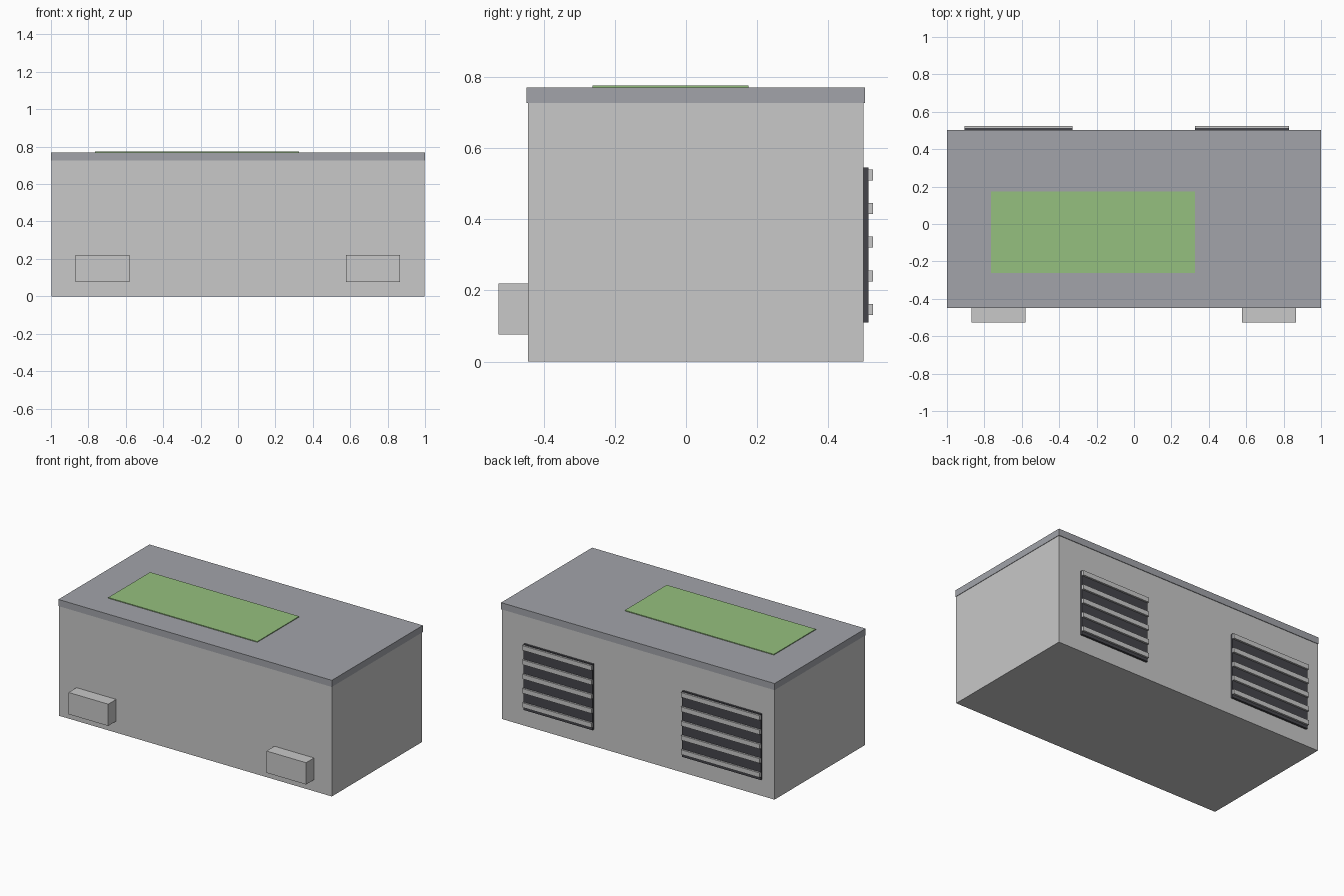
import bpy

cube = bpy.data.objects.get("Cube")
if cube:
    bpy.data.objects.remove(cube, do_unlink=True)


def material(name, r, g, b):
    mat = bpy.data.materials.new(name)
    mat.use_nodes = True
    mat.diffuse_color = (r, g, b, 1)
    mat.node_tree.nodes["Principled BSDF"].inputs["Base Color"].default_value = (r, g, b, 1)
    return mat


wall_grey = material("wall grey", 0.58, 0.58, 0.58)
roof_grey = material("roof grey", 0.36, 0.37, 0.40)
green = material("grass green", 0.30, 0.53, 0.21)
dark = material("vent dark", 0.06, 0.06, 0.07)


def box(name, x, y, z, mat):
    """Box spanning the given (low, high) range on each axis."""
    spans = (x, y, z)
    bpy.ops.mesh.primitive_cube_add(size=1, location=[(a + b) / 2 for a, b in spans])
    ob = bpy.context.object
    ob.name = name
    ob.scale = [b - a for a, b in spans]
    bpy.ops.object.transform_apply(location=False, rotation=False, scale=True)
    ob.data.materials.append(mat)
    return ob


# Main building and its thin overhanging roof
box("walls", (-0.997, 0.997), (-0.444, 0.499), (0, 0.726), wall_grey)
box("roof", (-1, 1), (-0.448, 0.503), (0.726, 0.77), roof_grey)
box("roof_panel", (-0.765, 0.325), (-0.263, 0.175), (0.77, 0.775), green)

# Low blocks on the front wall
for side, x in (("right", (-0.87, -0.58)), ("left", (0.577, 0.867))):
    box(f"{side}_front_block", x, (-0.527, -0.444), (0.076, 0.22), wall_grey)

# Louvred vents on the back wall
for side, x in (("right", (-0.907, -0.33)), ("left", (0.325, 0.83))):
    box(f"{side}_vent_plate", x, (0.499, 0.513), (0.11, 0.545), dark)
    for i in range(5):
        low = 0.131 + i * 0.0945
        box(f"{side}_vent_slat_{i + 1}", x, (0.513, 0.525), (low, low + 0.031), wall_grey)
